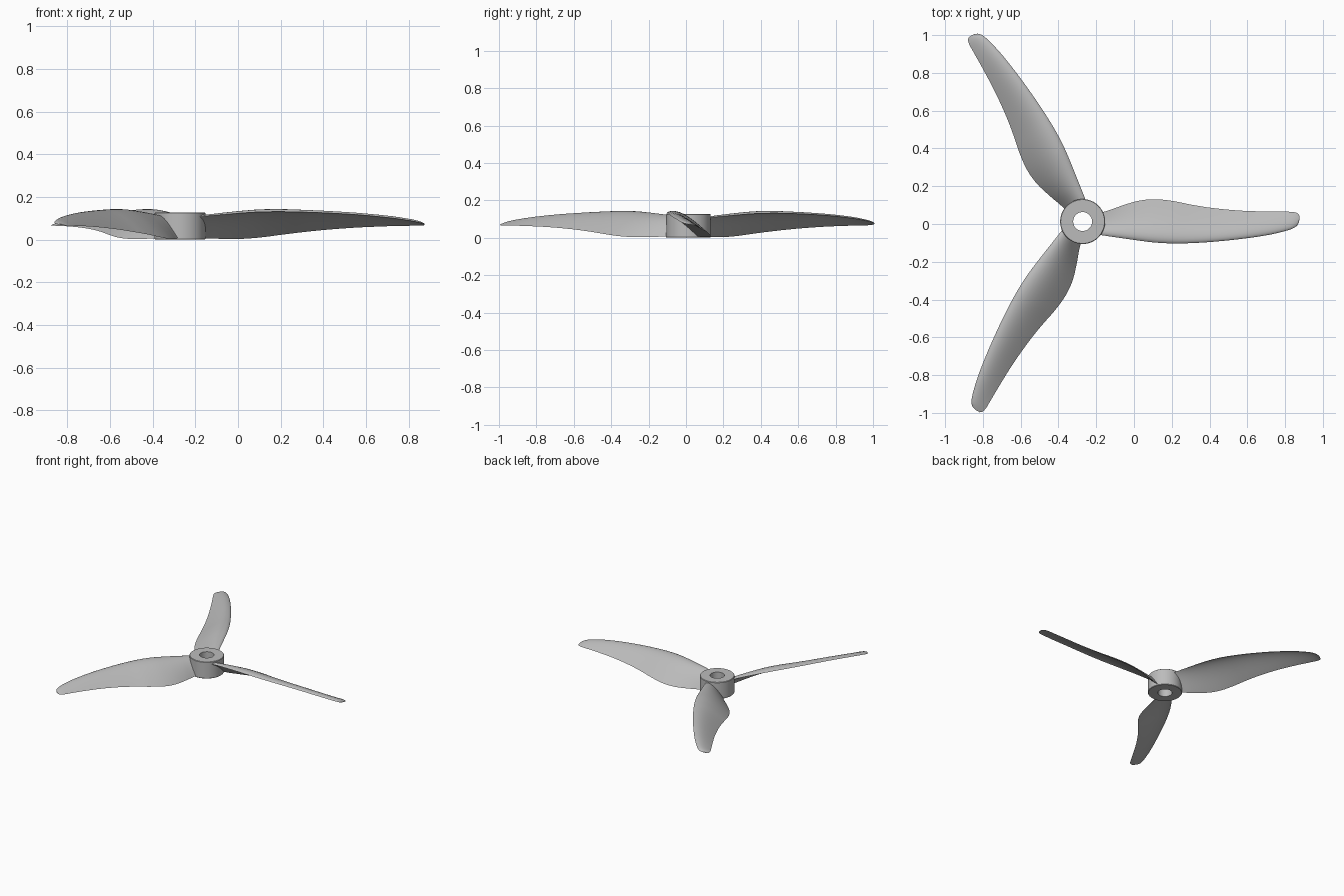
import bpy
import bmesh
import math
from mathutils import Matrix, Vector

if "Cube" in bpy.data.objects:
    bpy.data.objects.remove(bpy.data.objects["Cube"], do_unlink=True)

HUB = Vector((-0.272, 0.013, 0))

grey = bpy.data.materials.new("light grey plastic")
grey.use_nodes = True
COLOUR = (0.5, 0.5, 0.5, 1)
grey.diffuse_color = COLOUR
grey.node_tree.nodes["Principled BSDF"].inputs["Base Color"].default_value = COLOUR


def finish(bm, name, angle):
    bmesh.ops.recalc_face_normals(bm, faces=bm.faces)
    mesh = bpy.data.meshes.new(name)
    bm.to_mesh(mesh)
    bm.free()
    mesh.materials.append(grey)
    obj = bpy.data.objects.new(name, mesh)
    bpy.context.collection.objects.link(obj)
    bpy.ops.object.select_all(action="DESELECT")
    obj.select_set(True)
    bpy.context.view_layer.objects.active = obj
    bpy.ops.object.shade_smooth_by_angle(angle=math.radians(angle))
    return obj


def skin(bm, loops, close):
    """Bridge equal closed loops of vertices, optionally last to first."""
    pairs = list(zip(loops, loops[1:]))
    if close:
        pairs.append((loops[-1], loops[0]))
    for a, b in pairs:
        for i in range(len(a)):
            j = (i + 1) % len(a)
            bm.faces.new((a[i], a[j], b[j], b[i]))


# Hub: a ring turned from its wall profile (radius, height)
def build_hub():
    profile = [(0.05, 0), (0.116, 0), (0.119, 0.003), (0.119, 0.124),
               (0.116, 0.127), (0.05, 0.127)]
    bm = bmesh.new()
    loops = []
    for r, z in profile:
        angles = [math.tau * i / 64 for i in range(64)]
        loops.append([bm.verts.new(HUB + Vector((r * math.cos(a), r * math.sin(a), z)))
                      for a in angles])
    skin(bm, loops, True)
    finish(bm, "hub", 30)


# Blade stations: x, leading y, trailing y, leading z, trailing z, camber, thickness
STATIONS = [
    (-0.20, -0.055, 0.055, 0.105, 0.010, 0.012, 0.024),
    (-0.14, -0.064, 0.070, 0.112, 0.006, 0.016, 0.024),
    (-0.07, -0.074, 0.095, 0.118, 0.004, 0.020, 0.024),
    (0.02, -0.087, 0.122, 0.125, 0.004, 0.024, 0.023),
    (0.11, -0.098, 0.131, 0.130, 0.011, 0.026, 0.022),
    (0.21, -0.103, 0.121, 0.131, 0.024, 0.024, 0.021),
    (0.31, -0.101, 0.101, 0.129, 0.036, 0.020, 0.020),
    (0.42, -0.094, 0.084, 0.125, 0.047, 0.017, 0.018),
    (0.56, -0.080, 0.071, 0.117, 0.057, 0.014, 0.016),
    (0.70, -0.060, 0.066, 0.104, 0.063, 0.011, 0.014),
    (0.79, -0.040, 0.065, 0.092, 0.065, 0.008, 0.012),
    (0.84, -0.024, 0.064, 0.083, 0.066, 0.006, 0.010),
    (0.865, -0.006, 0.057, 0.076, 0.067, 0.003, 0.008),
    (0.875, 0.018, 0.046, 0.072, 0.068, 0.001, 0.004),
]


def smooth_stations(steps):
    """Catmull-Rom interpolation through the stations."""
    pts = [STATIONS[0]] + STATIONS + [STATIONS[-1]]
    out = []
    for p0, p1, p2, p3 in zip(pts, pts[1:], pts[2:], pts[3:]):
        for s in range(steps):
            t = s / steps
            out.append([b + 0.5 * t * (c - a + t * (2 * a - 5 * b + 4 * c - d
                        + t * (3 * (b - c) + d - a)))
                        for a, b, c, d in zip(p0, p1, p2, p3)])
    out.append(STATIONS[-1])
    return out


def airfoil(x, y0, y1, z0, z1, camber, thick, n=16):
    lead, trail = Vector((x, y0, z0)), Vector((x, y1, z1))
    chord = trail - lead
    up = Vector((0, -chord.z, chord.y)).normalized()

    def point(t, side):
        half = 5 * thick * (0.2969 * math.sqrt(t) - 0.126 * t - 0.3516 * t**2
                            + 0.2843 * t**3 - 0.1036 * t**4)
        bulge = camber * math.sin(math.pi * t**0.6)
        return lead + chord * t + up * (bulge + side * half)

    ts = [0.5 - 0.5 * math.cos(math.pi * i / n) for i in range(n + 1)]
    return [point(t, 1) for t in ts] + [point(t, -1) for t in ts[-2:0:-1]]


def build_blade(name, degrees):
    bm = bmesh.new()
    loops = [[bm.verts.new(p) for p in airfoil(*s)] for s in smooth_stations(5)]
    skin(bm, loops, False)
    bm.faces.new(loops[0])
    bm.faces.new(loops[-1])
    turn = Matrix.Rotation(math.radians(degrees), 3, "Z")
    bmesh.ops.rotate(bm, cent=HUB, matrix=turn, verts=bm.verts)
    finish(bm, name, 50)


build_hub()
for label, turn_angle in (("left_blade", 0), ("back_blade", 120), ("front_blade", 240)):
    build_blade(label, turn_angle)
